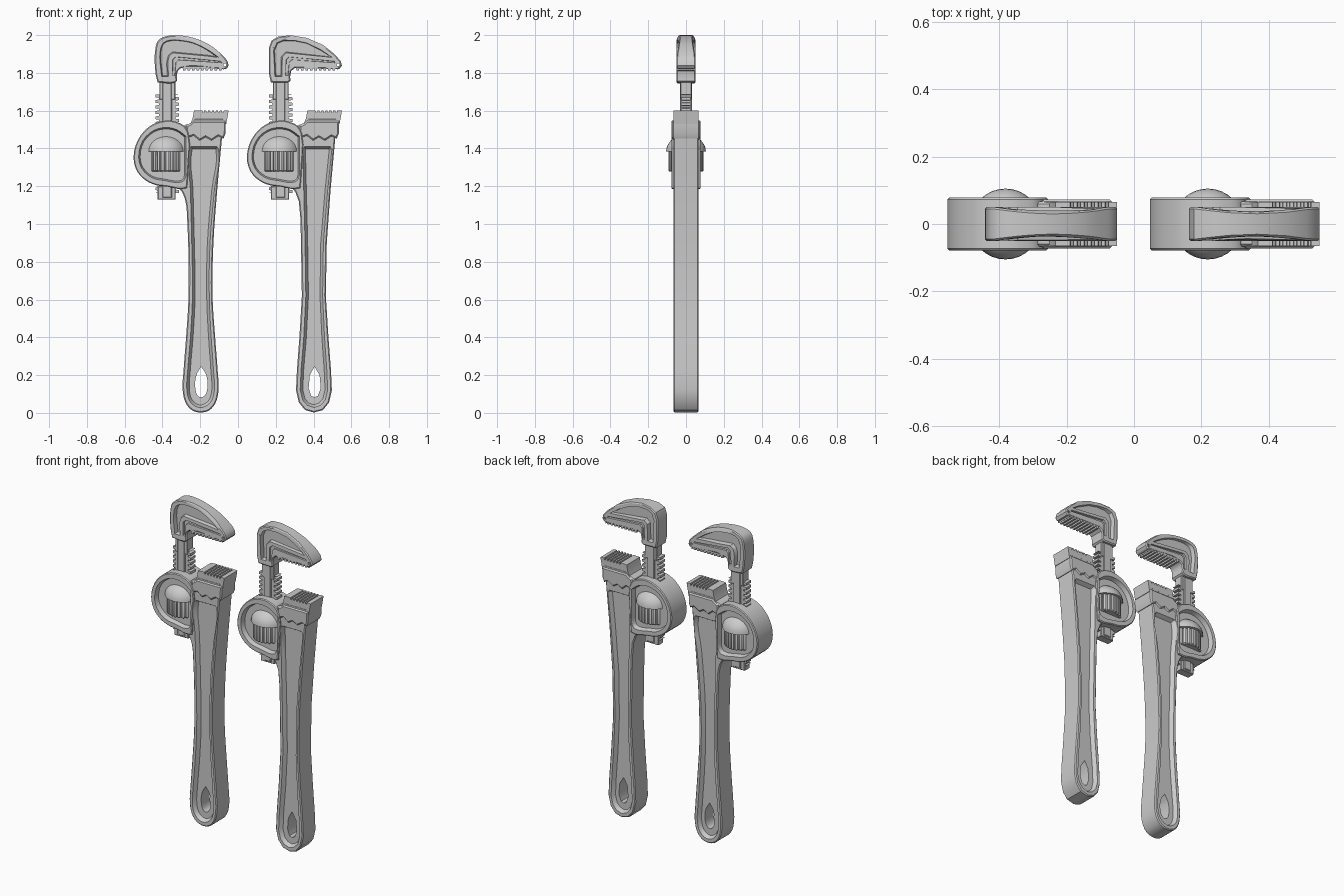
import bpy, bmesh, math
from mathutils import Vector

if "Cube" in bpy.data.objects:
    bpy.data.objects.remove(bpy.data.objects["Cube"])


def smooth(pts, n, limit=50):
    """Round a closed outline with Hermite spans, keeping sharp corners."""
    p = [Vector(q) for q in pts]
    k = len(p)
    out = []

    def tangent(i, chord):
        a, b = p[i] - p[i - 1], p[(i + 1) % k] - p[i]
        if a.angle(b) > math.radians(limit):
            return chord
        return (a.normalized() + b.normalized()).normalized() * chord.length

    for i in range(k):
        a, b = p[i], p[(i + 1) % k]
        m0, m1 = tangent(i, b - a), tangent((i + 1) % k, b - a)
        for j in range(n):
            t = j / n
            out.append(a * (2*t**3 - 3*t*t + 1) + m0 * (t**3 - 2*t*t + t)
                       + b * (3*t*t - 2*t**3) + m1 * (t**3 - t*t))
    return out


def inset(pts, d):
    p = [Vector(q) for q in pts]
    k = len(p)
    area = sum(p[i - 1].x * p[i].y - p[i].x * p[i - 1].y for i in range(k))
    s = 1 if area > 0 else -1
    out = []
    for i in range(k):
        a = (p[i] - p[i - 1]).normalized()
        b = (p[(i + 1) % k] - p[i]).normalized()
        na, nb = Vector((-a.y, a.x)) * s, Vector((-b.y, b.x)) * s
        out.append(p[i] + (na + nb) * d / max(0.5, 1 + na.dot(nb)))
    return out


def loft(name, pts, rings, axis='Y', shape=None):
    """Skin an outline through (position, inset) rings along an axis."""
    bm = bmesh.new()
    loops = []
    for y, d in rings:
        q = inset(pts, d)
        loops.append([bm.verts.new((v[0], y, v[1]) if axis == 'Y' else (v[0], v[1], y)) for v in q])
    k = len(pts)
    for a, b in zip(loops, loops[1:]):
        for i in range(k):
            bm.faces.new((a[i - 1], a[i], b[i], b[i - 1]))
    bm.faces.new(loops[0])
    bm.faces.new(loops[-1])
    if shape:
        for v in bm.verts:
            v.co.y *= shape(v.co)
    bmesh.ops.recalc_face_normals(bm, faces=bm.faces)
    me = bpy.data.meshes.new(name)
    bm.to_mesh(me)
    bm.free()
    ob = bpy.data.objects.new(name, me)
    bpy.context.collection.objects.link(ob)
    return ob


def slab(t, e=0.0):
    if e == 0:
        return [(-t, 0), (t, 0)]
    return [(-t, e), (e - t, 0), (t - e, 0), (t, e)]


def boolean(ob, tool, op='DIFFERENCE'):
    tool.hide_render = True
    m = ob.modifiers.new("cut", 'BOOLEAN')
    m.operation, m.object, m.solver = op, tool, 'EXACT'
    bpy.context.view_layer.objects.active = ob
    bpy.ops.object.modifier_apply(modifier=m.name)
    bpy.data.objects.remove(tool, do_unlink=True)


def pockets(ob, pts, top, floor, slope):
    for s in (-1, 1):
        boolean(ob, loft("cutter", pts, [(s * floor, slope), (s * top, 0), (s * (top + .06), 0)]))


def teeth(a, b, n, depth):
    """Sawtooth points from a to b, notched sideways by the depth vector."""
    a, b, d = Vector(a), Vector(b), Vector(depth)
    out = []
    for i in range(n):
        for f, k in ((0, 0), (.5, 0), (.6, 1), (.9, 1)):
            out.append(a.lerp(b, (i + f) / n) + d * k)
    return out + [b]


HANDLE = [(-.30, 1.49), (-.32, 1.20), (-.297, 1.17), (-.278, 1.12), (-.269, 1.02), (-.262, .62),
          (-.275, .4), (-.288, .23), (-.293, .12), (-.278, .055), (-.245, .015), (-.198, .002),
          (-.15, .015), (-.118, .055), (-.103, .12), (-.108, .23), (-.121, .4), (-.135, .62),
          (-.13, .9), (-.11, 1.18), (-.09, 1.4), (-.075, 1.56), (-.23, 1.56), (-.25, 1.535),
          (-.283, 1.522)]
HANDLE_POCKET = [(-.257, 1.395), (-.248, 1.41), (-.112, 1.41), (-.103, 1.395), (-.125, 1.18), (-.148, .9),
                 (-.152, .62), (-.142, .4), (-.13, .23), (-.125, .12), (-.138, .068), (-.163, .04),
                 (-.198, .028), (-.233, .04), (-.258, .068), (-.271, .12), (-.266, .23),
                 (-.252, .4), (-.241, .62), (-.245, .9), (-.252, 1.18)]
BOSS = [(-.288, 1.522), (-.325, 1.54), (-.362, 1.548), (-.42, 1.54), (-.475, 1.512), (-.53, 1.445),
        (-.553, 1.355), (-.535, 1.28), (-.485, 1.228), (-.43, 1.205), (-.37, 1.197), (-.31, 1.185),
        (-.27, 1.19), (-.262, 1.3), (-.262, 1.48)]
BOSS_POCKET = [(-.275, 1.465), (-.325, 1.5), (-.384, 1.511), (-.447, 1.495), (-.505, 1.44), (-.526, 1.355),
               (-.51, 1.295), (-.458, 1.246), (-.389, 1.23), (-.3, 1.222), (-.28, 1.24), (-.275, 1.3)]
SLOT = [(-.195, .245), (-.168, .2), (-.162, .13), (-.178, .09), (-.195, .083),
        (-.212, .09), (-.226, .13), (-.220, .2)]
HOOK = [(-.426, 1.75), (-.437, 1.80), (-.437, 1.93), (-.422, 1.972), (-.384, 1.993), (-.32, 1.999),
        (-.235, 1.985), (-.15, 1.948), (-.087, 1.898), (-.056, 1.862), (-.05, 1.838), (-.062, 1.822)]
HOOK_END = [(-.30, 1.825), (-.318, 1.81), (-.324, 1.78), (-.322, 1.758), (-.335, 1.748)]
HOOK_POCKET = [(-.405, 1.78), (-.412, 1.92), (-.395, 1.96), (-.36, 1.975), (-.3, 1.975),
               (-.235, 1.962), (-.16, 1.925), (-.10, 1.882), (-.345, 1.905), (-.365, 1.885), (-.368, 1.78)]
LIP_POCKET = [(-.348, 1.785), (-.346, 1.87), (-.33, 1.886), (-.09, 1.862), (-.085, 1.853),
              (-.315, 1.868), (-.328, 1.855), (-.334, 1.785)]


def waist(co):
    u = min(max((co.x + .42) / .36, 0), 1)
    return 1 - .33 * math.sin(math.pi * u) * min(max((co.z - 1.86) / .06, 0), 1)


def wrench(side, n, dx):
    parts = []

    # handle with round nut housing, recessed panels and hanging slot
    body = loft(side + "_handle_and_housing", smooth(HANDLE, n), slab(.066, .006))
    boolean(body, loft("boss", smooth(BOSS, 3), slab(.078, .005)), 'UNION')
    pockets(body, smooth(BOSS_POCKET, 3), .078, .05, .008)
    pockets(body, smooth(HANDLE_POCKET, n), .066, .042, .014)
    boolean(body, loft("slot", smooth(SLOT, n), slab(.2)))
    parts.append(body)

    # fixed lower jaw: flared wavy cap and toothed insert
    cap = [(-.235, 1.545), (-.065, 1.545), (-.066, 1.48), (-.077, 1.452), (-.105, 1.465), (-.14, 1.442),
           (-.172, 1.46), (-.203, 1.442), (-.235, 1.468), (-.272, 1.455), (-.278, 1.475),
           (-.272, 1.52), (-.252, 1.53)]
    parts.append(loft(side + "_lower_jaw_cap", cap, slab(.073, .007)))
    insert = [(-.252, 1.53), (-.24, 1.56), (-.233, 1.6)] + teeth((-.2, 1.602), (-.075, 1.602), 6, (0, -.012)) \
        + [(-.05, 1.6), (-.062, 1.53)]
    parts.append(loft(side + "_lower_jaw_insert", insert, slab(.065)))

    # movable hook jaw
    outline = smooth(HOOK + [(-.08, 1.82)] + HOOK_END, n)
    hook = loft(side + "_hook_jaw", outline, slab(.051, .006), shape=waist)
    pockets(hook, smooth(HOOK_POCKET, n), .052, .026, .006)
    pockets(hook, LIP_POCKET, .052, .04, .002)
    ring = [(-.07 + .008 * math.cos(i * math.pi / 4), 1.843 + .008 * math.sin(i * math.pi / 4)) for i in range(8)]
    boolean(hook, loft("tip_hole", ring, slab(.2)))
    parts.append(hook)
    strip = [(-.295, 1.835)] + teeth((-.29, 1.812), (-.075, 1.812), 9, (0, .012)) + [(-.07, 1.835)]
    parts.append(loft(side + "_hook_teeth", strip, slab(.05)))

    # threaded shank with neck, centre rib and lower end
    thread = teeth((-.437, 1.685), (-.437, 1.165), 18, (.02, 0)) + \
        teeth((-.312, 1.165), (-.312, 1.685), 18, (-.02, 0))
    parts.append(loft(side + "_shank_thread", thread, slab(.024)))
    neck = [(-.416, 1.66), (-.416, 1.76), (-.332, 1.76), (-.332, 1.66)]
    parts.append(loft(side + "_shank_neck", neck, slab(.029, .003)))
    rib = [(-.4, 1.14), (-.4, 1.78), (-.35, 1.78), (-.35, 1.14)]
    parts.append(loft(side + "_shank_rib", rib, slab(.032, .004)))
    end = [(-.425, 1.13), (-.425, 1.2), (-.33, 1.2), (-.33, 1.13)]
    parts.append(loft(side + "_shank_end", end, slab(.026, .003)))

    # fluted adjusting nut
    gear = []
    for i in range(24):
        for f, r in ((.0, .093), (.6, .093), (.68, .084), (.92, .084)):
            a = (i + f) * math.tau / 24
            gear.append((-.381 + r * math.cos(a), r * math.sin(a)))
    parts.append(loft(side + "_adjusting_nut", gear, [(1.277, .004), (1.282, 0), (1.38, 0), (1.386, .003)], 'Z'))

    # domed hood over the nut
    circle = [(-.381 + .105 * math.cos(i * math.tau / 32), .105 * math.sin(i * math.tau / 32)) for i in range(32)]
    steps = [i * math.pi / 2 / 8 for i in range(8)] + [1.54]
    rings = [(1.384 + .09 * math.sin(a), .105 * (1 - math.cos(a))) for a in steps]
    parts.append(loft(side + "_nut_hood", circle, rings, 'Z'))

    for ob in parts:
        ob.location.x = dx
        bpy.ops.object.select_all(action='DESELECT')
        ob.select_set(True)
        bpy.context.view_layer.objects.active = ob
        bpy.ops.object.shade_smooth_by_angle(angle=math.radians(28))


wrench("left", 4, 0)
wrench("right", 1, .6)
